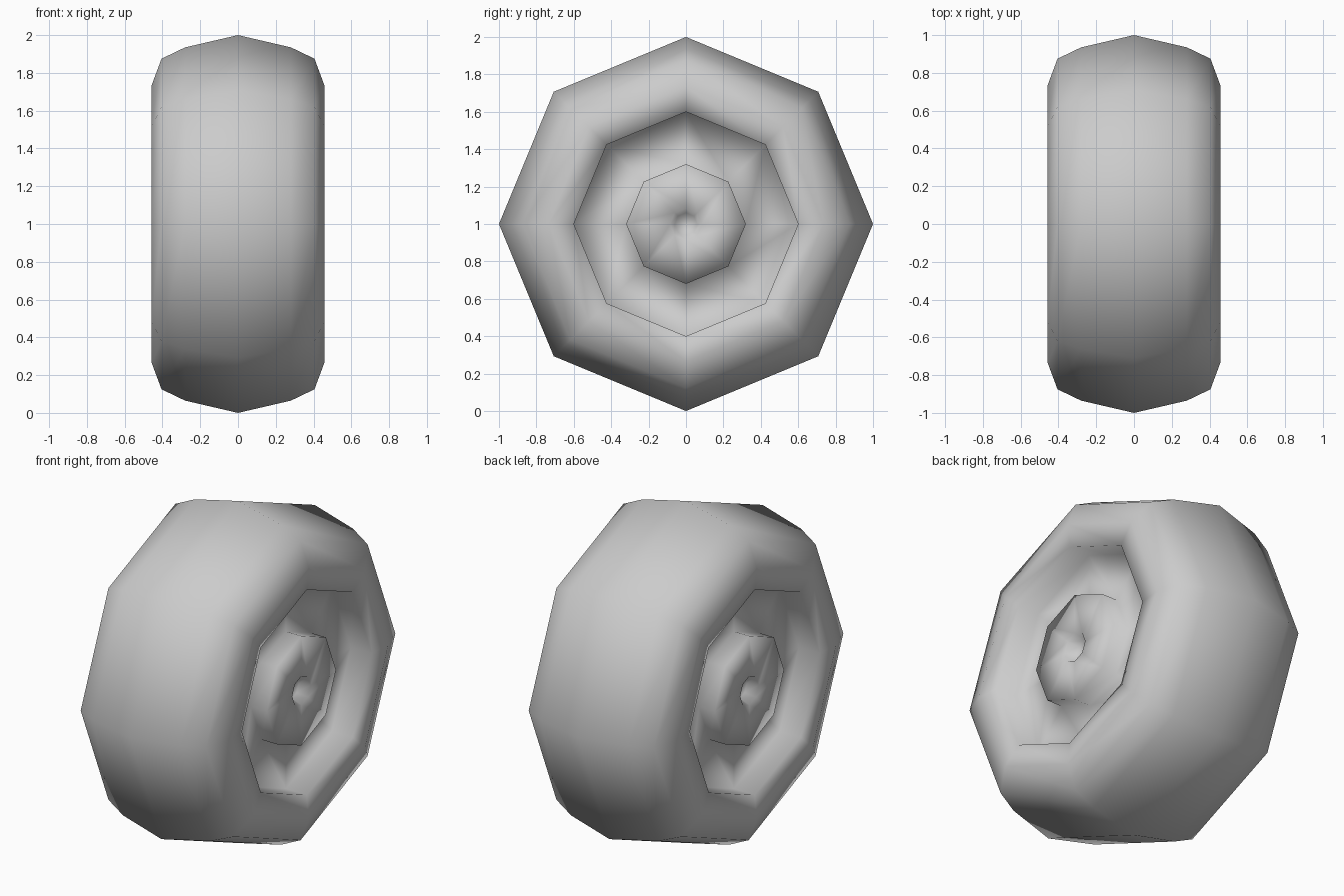
import bpy
import bmesh
from math import sin, cos, tau

SIDES = 8

# Remove the default cube
cube = bpy.data.objects.get("Cube")
if cube:
    bpy.data.objects.remove(cube, do_unlink=True)

# Half profile as (distance from the middle along the axle, radius)
tread = [(0.0, 1.0), (0.28, 0.935), (0.405, 0.875)]
sidewall = [(0.457, 0.735), (0.445, 0.60)]
dish = [(0.31, 0.60), (0.31, 0.32)]
hub = [(0.41, 0.32), (0.41, 0.085)]
axle_hole = [(0.35, 0.06)]
half = tread + sidewall + dish + hub + axle_hole

# Mirror the half profile to the other side of the wheel
profile = [(-x, r) for x, r in reversed(half[1:])] + half


def lathe(name, points, sides, height):
    """Revolve points around the x axis and close both ends."""
    bm = bmesh.new()
    rings = []
    for x, r in points:
        rings.append([bm.verts.new((x, r * sin(tau * i / sides),
                                    height + r * cos(tau * i / sides)))
                      for i in range(sides)])
    for a, b in zip(rings, rings[1:]):
        for i in range(sides):
            j = (i + 1) % sides
            bm.faces.new((a[i], a[j], b[j], b[i]))
    bm.faces.new(rings[0])
    bm.faces.new(rings[-1])
    bmesh.ops.recalc_face_normals(bm, faces=bm.faces)
    for face in bm.faces:
        face.smooth = True
    mesh = bpy.data.meshes.new(name)
    bm.to_mesh(mesh)
    bm.free()
    obj = bpy.data.objects.new(name, mesh)
    bpy.context.collection.objects.link(obj)
    return obj


# Plain grey finish
grey = bpy.data.materials.new("plain_grey")
grey.use_nodes = True
colour = (0.6, 0.6, 0.6, 1.0)
grey.diffuse_color = colour
for node in grey.node_tree.nodes:
    if node.type == 'BSDF_PRINCIPLED':
        node.inputs["Base Color"].default_value = colour

# Wheel: tyre, dished rim and hub in one continuous smooth surface
wheel = lathe("wheel", profile, SIDES, 1.0)
wheel.data.materials.append(grey)
